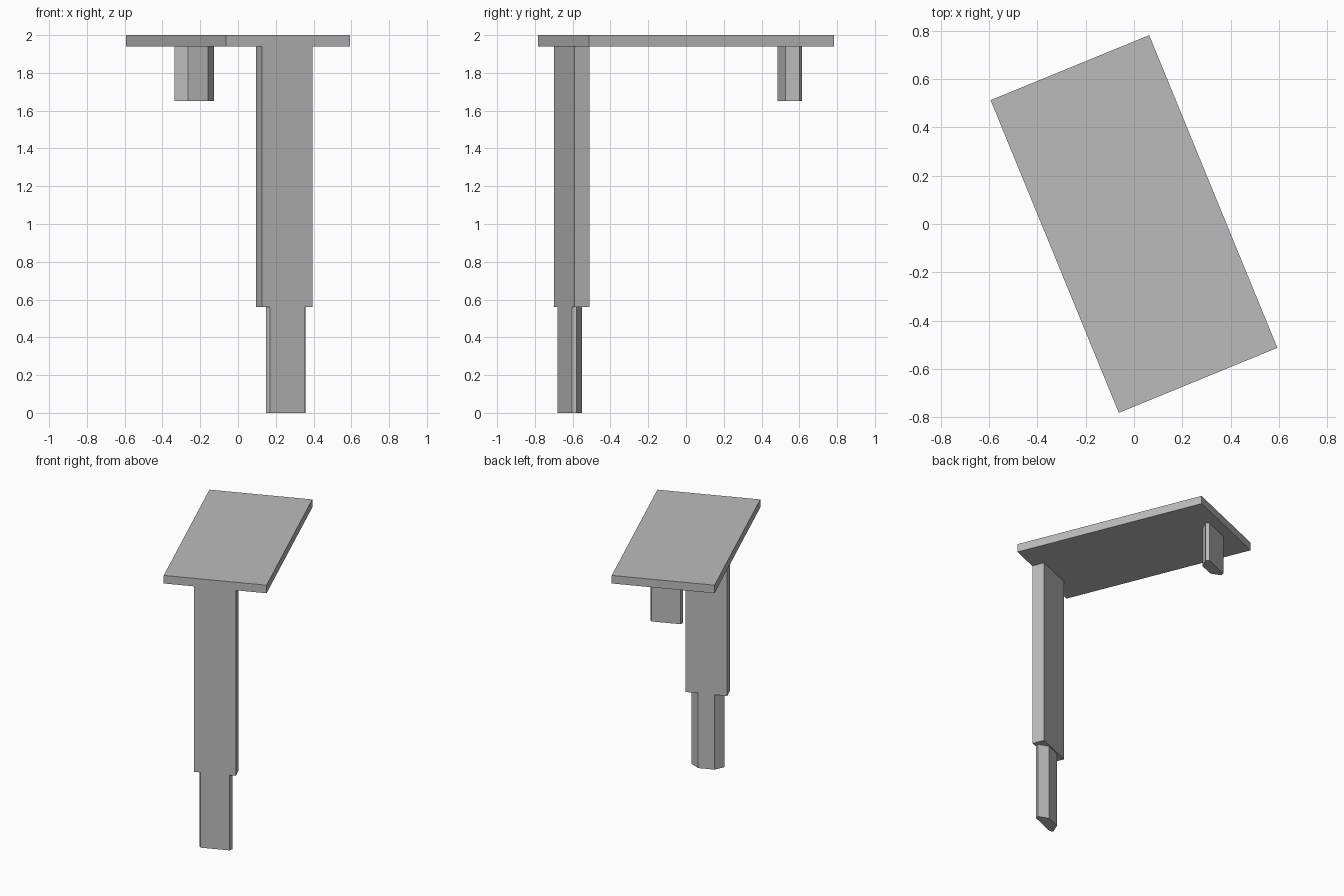
import bpy
import bmesh
from math import radians
from mathutils import Matrix

cube = bpy.data.objects.get("Cube")
if cube:
    bpy.data.objects.remove(cube, do_unlink=True)

# Single flat grey
grey = bpy.data.materials.new("mid_grey")
grey.use_nodes = True
colour = (0.5, 0.5, 0.5, 1)
grey.diffuse_color = colour
grey.node_tree.nodes["Principled BSDF"].inputs["Base Color"].default_value = colour

TURN = 22.3  # whole piece is turned about z


def prism(name, profile, centre, z0, z1, turn=TURN):
    """Extrude a flat outline from z0 to z1."""
    bm = bmesh.new()
    base = bm.faces.new([bm.verts.new((x, y, z0)) for x, y in profile])
    top = bmesh.ops.extrude_face_region(bm, geom=[base])["geom"]
    verts = [v for v in top if isinstance(v, bmesh.types.BMVert)]
    bmesh.ops.translate(bm, verts=verts, vec=(0, 0, z1 - z0))
    bmesh.ops.recalc_face_normals(bm, faces=bm.faces[:])
    bm.transform(Matrix.Translation((*centre, 0)) @ Matrix.Rotation(radians(turn), 4, "Z"))
    mesh = bpy.data.meshes.new(name)
    bm.to_mesh(mesh)
    bm.free()
    mesh.materials.append(grey)
    obj = bpy.data.objects.new(name, mesh)
    bpy.context.collection.objects.link(obj)
    return obj


def rectangle(w, d):
    return [(-w / 2, -d / 2), (w / 2, -d / 2), (w / 2, d / 2), (-w / 2, d / 2)]


# Six-sided peg outline: wide flat outer face, chamfered inner face
half = [(0.1, 0), (0.1135, 0.022), (0.057, 0.077)]
peg = half + [(-x, y) for x, y in reversed(half)]

prism("top_slab", rectangle(0.71, 1.4), (0, 0), 1.94, 2.0)
prism("column", rectangle(0.289, 0.087), (0.245, -0.605), 0.56, 1.94)
prism("lower_leg", peg, (0.262, -0.6425), 0, 0.56)
prism("short_peg", peg, (-0.24, 0.577), 1.65, 1.94, TURN + 180)
